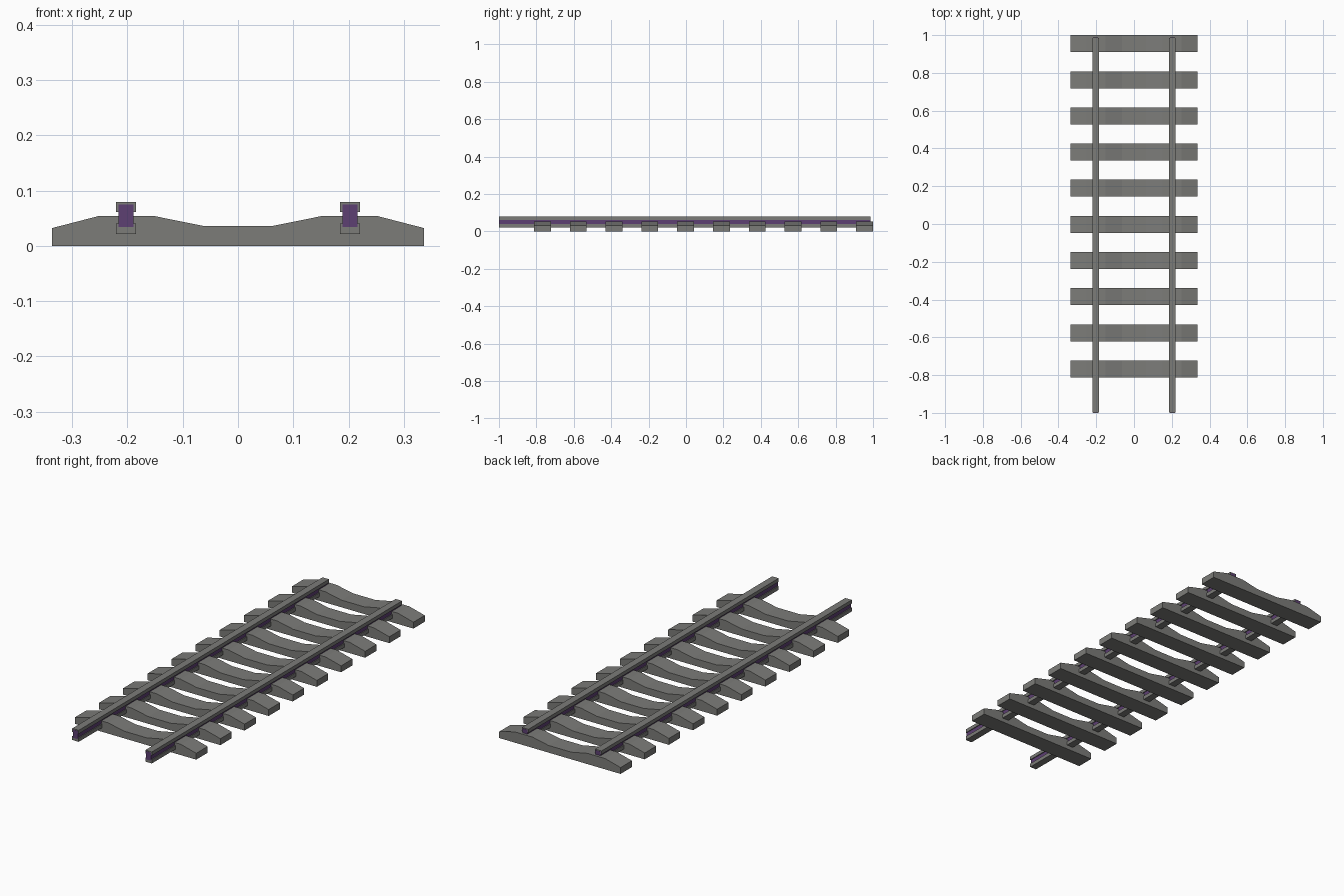
import bpy, bmesh

if "Cube" in bpy.data.objects:
    bpy.data.objects.remove(bpy.data.objects["Cube"])


def material(name, rgb):
    m = bpy.data.materials.new(name)
    m.diffuse_color = (*rgb, 1)
    m.use_nodes = True
    m.node_tree.nodes["Principled BSDF"].inputs["Base Color"].default_value = m.diffuse_color
    return m


grey = material("grey", (0.2, 0.2, 0.19))
purple = material("purple", (0.11, 0.05, 0.17))


def extrude_profile(name, pts, y0, y1, mat):
    """Solid made by sweeping an x-z outline along y."""
    bm = bmesh.new()
    face = bm.faces.new([bm.verts.new((x, y0, z)) for x, z in pts])
    out = bmesh.ops.extrude_face_region(bm, geom=[face])
    verts = [g for g in out["geom"] if isinstance(g, bmesh.types.BMVert)]
    bmesh.ops.translate(bm, verts=verts, vec=(0, y1 - y0, 0))
    bmesh.ops.recalc_face_normals(bm, faces=bm.faces)
    me = bpy.data.meshes.new(name)
    bm.to_mesh(me)
    bm.free()
    me.materials.append(mat)
    ob = bpy.data.objects.new(name, me)
    bpy.context.collection.objects.link(ob)
    return ob


def box(x, half, z0, z1):
    return [(x - half, z0), (x + half, z0), (x + half, z1), (x - half, z1)]


# Concrete sleepers: raised rail seats, dipped middle, sloping ends
half = [(0.337, 0), (0.337, 0.032), (0.252, 0.054), (0.152, 0.054), (0.063, 0.036)]
outline = half + [(-x, z) for x, z in reversed(half)]
for i in range(10):
    y = 0.955 - 0.1914 * i
    extrude_profile(f"sleeper_{i + 1}", outline, y - 0.045, y + 0.045, grey)

# Rails: foot, recessed web and head
for side, x in (("left", -0.203), ("right", 0.203)):
    extrude_profile(f"rail_foot_{side}", box(x, 0.018, 0.021, 0.040), -0.999, 0.986, grey)
    extrude_profile(f"rail_head_{side}", box(x, 0.018, 0.061, 0.079), -0.999, 0.986, grey)
    extrude_profile(f"rail_web_{side}", box(x, 0.0135, 0.034, 0.075), -1.0, 0.987, purple)
